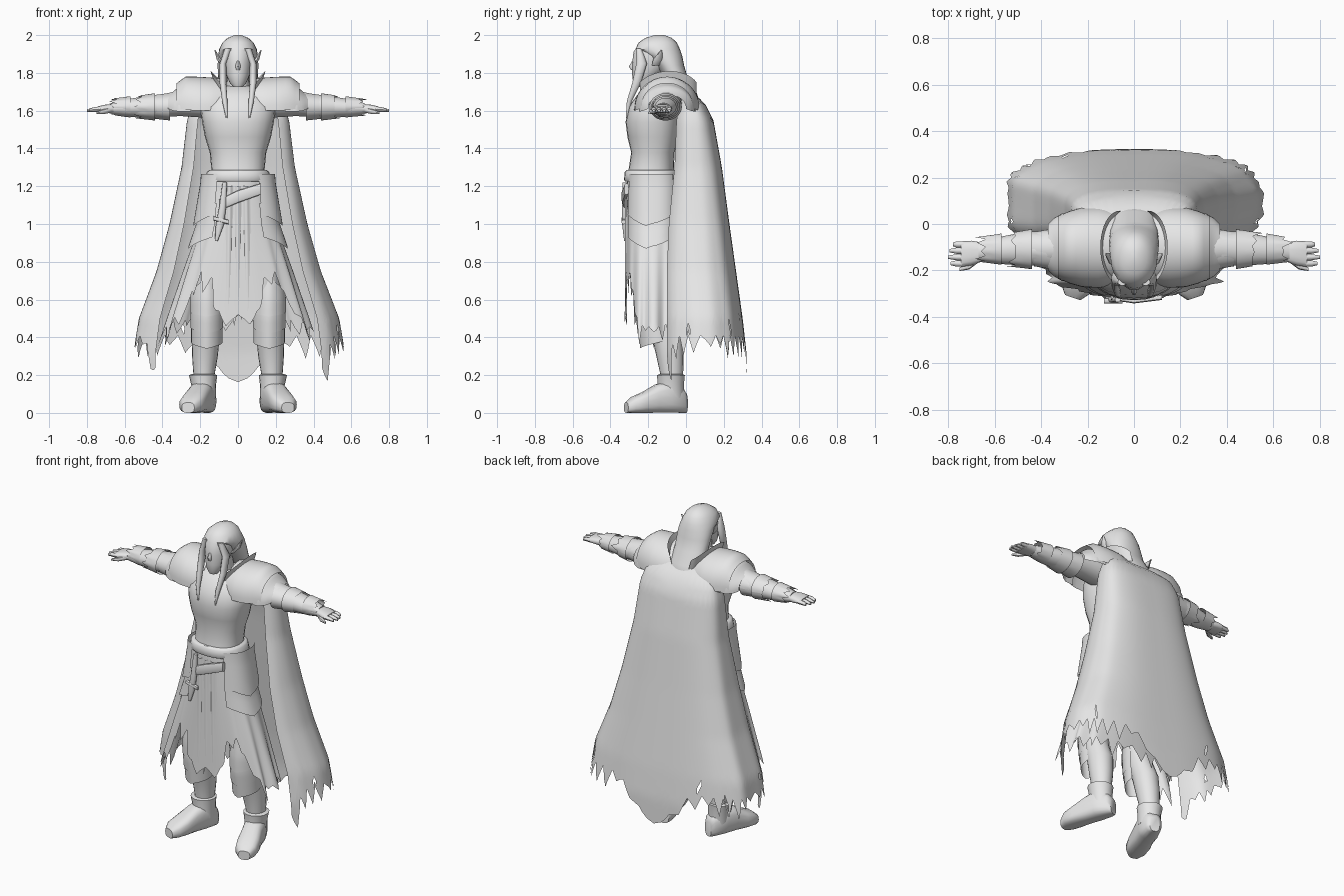
import bpy, bmesh, math, random
from mathutils import Vector

random.seed(4)
grey = bpy.data.materials.new("plain_grey")
grey.diffuse_color = (0.8, 0.8, 0.8, 1)
PI = math.pi


def finish(name, bm, angle=45):
    bmesh.ops.recalc_face_normals(bm, faces=bm.faces)
    me = bpy.data.meshes.new(name)
    bm.to_mesh(me)
    bm.free()
    me.materials.append(grey)
    ob = bpy.data.objects.new(name, me)
    bpy.context.collection.objects.link(ob)
    bpy.ops.object.select_all(action='DESELECT')
    ob.select_set(True)
    bpy.context.view_layer.objects.active = ob
    bpy.ops.object.shade_smooth_by_angle(angle=math.radians(angle))
    return ob


def sheet(name, fn, nu, nv, skip=(), closed=False, caps=False, side=1):
    """Surface from fn(u, v), u and v in 0..1."""
    bm = bmesh.new()
    cols = nu if closed else nu + 1
    g = []
    for j in range(nv + 1):
        row = []
        for i in range(cols):
            x, y, z = fn(i / nu, j / nv)
            row.append(bm.verts.new((x * side, y, z)))
        g.append(row)
    for j in range(nv):
        for i in range(nu):
            if (i, j) not in skip:
                k = (i + 1) % cols
                bm.faces.new((g[j][i], g[j][k], g[j + 1][k], g[j + 1][i]))
    if caps:
        bm.faces.new(g[0])
        bm.faces.new(g[-1])
    return finish(name, bm)


def table(rows, t):
    """Linear lookup by first column (ascending)."""
    if t <= rows[0][0]:
        return rows[0][1:]
    for a, b in zip(rows, rows[1:]):
        if t <= b[0]:
            f = (t - a[0]) / (b[0] - a[0])
            return [p + (q - p) * f for p, q in zip(a[1:], b[1:])]
    return rows[-1][1:]


def sp(v, p):
    return math.copysign(abs(v) ** p, v)


def loft(name, secs, across, up, n=20, p=0.85, side=1):
    """Closed tube; each section is (centre x, y, z, half width, half height)."""
    A, U = Vector(across), Vector(up)

    def fn(u, v):
        s = secs[round(v * (len(secs) - 1))]
        a = u * 2 * PI
        return Vector(s[:3]) + A * s[3] * sp(math.cos(a), p) + U * s[4] * sp(math.sin(a), p)
    return sheet(name, fn, n, len(secs) - 1, closed=True, caps=True, side=side)


def column(name, rows, n=24, p=0.85, side=1):
    """Upright loft from (z, cx, cy, rx, ry)."""
    return loft(name, [(r[1], r[2], r[0], r[3], r[4]) for r in rows], (1, 0, 0), (0, 1, 0), n, p, side)


def teeth(n, lo, hi):
    amps = [random.uniform(lo, hi) for _ in range(n + 1)]

    def f(u):
        k = u * n
        return amps[int(k)] * (1 - abs(2 * (k % 1) - 1))
    return f


# Torso, neck and head
column("torso", [(0.95, 0, -.17, .15, .11), (1.1, 0, -.18, .165, .13), (1.2, 0, -.185, .155, .13),
                 (1.28, 0, -.185, .14, .12), (1.38, 0, -.175, .15, .115), (1.46, 0, -.175, .175, .135),
                 (1.54, 0, -.175, .19, .145), (1.62, 0, -.165, .2, .14), (1.68, 0, -.14, .17, .12),
                 (1.73, 0, -.13, .08, .08)])
column("neck", [(1.66, 0, -.14, .07, .07), (1.8, 0, -.16, .055, .06)], 14)
column("face", [(1.725, 0, -.245, .025, .025), (1.75, 0, -.235, .045, .045), (1.79, 0, -.21, .063, .075),
                (1.85, 0, -.185, .075, .1), (1.91, 0, -.175, .08, .103), (1.96, 0, -.165, .07, .08)], 20, 1)
loft("nose", [(0, -.27, 1.87, .008, .01), (0, -.285, 1.835, .014, .018), (0, -.28, 1.815, .01, .01)],
     (1, 0, 0), (0, 1, 0), 8, 1)
column("hair", [(1.56, 0, .055, .05, .015), (1.62, 0, .045, .085, .035), (1.7, 0, .0, .1, .055),
                (1.77, 0, -.055, .105, .065), (1.84, 0, -.085, .108, .075), (1.89, 0, -.115, .105, .095),
                (1.925, 0, -.15, .1, .118), (1.96, 0, -.15, .083, .102), (1.985, 0, -.145, .055, .07),
                (2.0, 0, -.14, .018, .025)], 24, 0.95)

# Chest plate ridge and high belt
column("belt", [(1.225, 0, -.185, .163, .137), (1.235, 0, -.185, .172, .143),
                (1.275, 0, -.185, .165, .14), (1.285, 0, -.185, .152, .13)], 28)

# Tattered cloak
CLOAK = [(.05, .565, .325, .1, -.08), (.32, .56, .32, .1, -.1), (.5, .53, .3, .1, -.1),
         (.75, .435, .265, .08, -.1), (1., .365, .23, .07, -.09), (1.3, .3, .19, .05, -.06),
         (1.55, .27, .145, .04, -.05), (1.64, .24, .1, .03, -.03), (1.7, .19, .03, .0, -.03)]
cloak_teeth = teeth(25, .03, .13)


def cloak(u, v):
    d = min(u, 1 - u)
    low = .41 - cloak_teeth(u) - .2 * math.exp(-((u - .5) / .045) ** 2) - .17 * math.exp(-(d / .035) ** 2)
    z = 1.7 + (low - 1.7) * v
    w, yb, ym, yf = table(CLOAK, z)
    a = (u * 2 - 1) * math.radians(135)
    w *= 1 + .012 * v * math.sin(a * 9)
    c = sp(math.cos(a), .7)
    y = ym + ((yb - ym) * c if c > 0 else (ym - yf) * c / .78)
    return w * sp(math.sin(a), .7), y, z


holes = {(c + k, r) for c, r in ((17, 37), (45, 38), (60, 37), (106, 37), (131, 38)) for k in (0, 1)}
sheet("cloak", cloak, 150, 40, skip=holes)

# Ragged skirt, raised over the knees
SKIRT = [(.35, .41, .16), (.5, .365, .155), (.75, .285, .15), (1., .2, .145), (1.24, .16, .135)]
HEM = [(0, .52), (.22, .54), (.34, .7), (.6, .76), (.85, .64), (1.1, .47), (1.6, .45), (2, .48), (3.2, .52)]
skirt_teeth = teeth(30, .02, .12)


def skirt(u, v):
    a = (u * 2 - 1) * PI
    z = 1.24 + (table(HEM, abs(a))[0] - skirt_teeth(u) - 1.24) * v
    w, d = table(SKIRT, z)
    w *= 1 + .04 * v * math.sin(abs(a) * 13)
    return w * sp(math.sin(a), .8), -.17 - d * sp(math.cos(a), .8), z


sheet("skirt", skirt, 120, 18)
flap_teeth = teeth(4, .03, .12)
sheet("front_flap", lambda u, v: ((u - .5) * (.13 + .03 * v), -.318 + .006 * math.cos(u * 19),
                                  1.2 + (-.65 - flap_teeth(u)) * v), 24, 10)

# Sash, and dagger hanging from it
loft("sash", [(-.1, -.315, 1.1, .012, .03), (0, -.33, 1.145, .012, .033), (.12, -.315, 1.185, .012, .03)],
     (0, 1, 0), (0, 0, 1), 12, .6)
loft("dagger", [(-.115, -.32, .91, .008, .008), (-.095, -.325, 1.0, .022, .014), (-.08, -.325, 1.1, .018, .014),
                (-.07, -.325, 1.22, .012, .012)], (1, 0, 0), (0, 1, 0), 10)
loft("dagger_guard", [(-.13, -.33, 1.03, .012, .012), (-.05, -.33, 1.01, .012, .012)], (0, 1, 0), (0, 0, 1), 8)

for s, tag in ((-1, "left"), (1, "right")):
    # Ear and long front lock
    loft(tag + "_ear", [(.075, -.16, 1.84, .012, .02), (.1, -.15, 1.87, .012, .025), (.122, -.13, 1.92, .003, .004)],
         (1, 0, 0), (0, 1, 0), 8, 1, s)
    loft(tag + "_front_lock", [(.05, -.25, 1.93, .02, .015), (.08, -.235, 1.85, .018, .03),
                               (.08, -.26, 1.75, .018, .025), (.07, -.3, 1.65, .014, .014),
                               (.06, -.315, 1.56, .004, .004)], (1, 0, 0), (0, 1, 0), 10, 1, s)
    # Raised collar
    sheet(tag + "_collar", lambda u, v: ((.11 + .035 * v) * math.sin(.5 + u * 2.3) ** .6,
                                         -.1 - .165 * math.cos(.5 + u * 2.3),
                                         1.69 + (.06 + .06 * math.sin(u * PI)) * v), 18, 4, side=s)
    # Shoulder plates: two overlapping arches
    for name, rows in (("upper", [(.08, .16, .17, 1.6), (.14, .175, .175, 1.6), (.22, .172, .18, 1.6),
                                  (.28, .155, .175, 1.605), (.325, .135, .13, 1.615)]),
                       ("lower", [(.25, .15, .155, 1.595), (.31, .145, .135, 1.595), (.345, .125, .1, 1.6),
                                  (.37, .1, .075, 1.61)])):
        x0, x1 = rows[0][0], rows[-1][0]

        def arch(u, v, rows=rows, x0=x0, x1=x1):
            x = x0 + (x1 - x0) * v
            ry, rz, base = table(rows, x)
            a = u * PI
            return x, -.1 + ry * math.cos(a), base + rz * math.sin(a) ** .9
        sheet(tag + "_" + name + "_shoulder_plate", arch, 22, 10, side=s)
    # Sleeve, gauntlet and ragged cuffs
    loft(tag + "_arm", [(.15, -.11, 1.64, .09, .08), (.3, -.105, 1.64, .08, .07), (.38, -.105, 1.63, .07, .062),
                        (.45, -.105, 1.62, .074, .062), (.52, -.11, 1.618, .066, .055), (.6, -.115, 1.613, .055, .045),
                        (.67, -.12, 1.61, .042, .03)], (0, 1, 0), (0, 0, 1), 18, 1, s)
    for k, (x, r) in enumerate(((.36, .07), (.44, .07), (.57, .052))):
        cuff = teeth(9, .0, .045)
        sheet(f"{tag}_cuff_{k}", lambda u, v: (x + (.07 + cuff(u * .999)) * (1 - v),
              -.108 + (r + .012 * v) * 1.05 * math.cos(u * 2 * PI), 1.62 + (r + .012 * v) * .88 * math.sin(u * 2 * PI)),
              36, 3, side=s)
    # Hand
    loft(tag + "_palm", [(.65, -.12, 1.61, .04, .026), (.7, -.125, 1.61, .053, .023), (.745, -.13, 1.607, .055, .015)],
         (0, 1, 0), (0, 0, 1), 14, .8, s)
    for k, (y, x) in enumerate(((-.088, .78), (-.115, .795), (-.143, .8), (-.17, .79))):
        loft(f"{tag}_finger_{k}", [(.73, y, 1.607, .014, .013), (.765, y, 1.606, .013, .012), (x, y, 1.6, .007, .007)],
             (0, 1, 0), (0, 0, 1), 8, 1, s)
    loft(tag + "_thumb", [(.67, -.15, 1.605, .016, .015), (.71, -.182, 1.595, .014, .013), (.75, -.195, 1.588, .007, .007)],
         (0, 1, 0), (0, 0, 1), 8, 1, s)
    # Hip plates with pointed lower edges
    for k, (top, bot, grow) in enumerate(((1.11, .93, .022), (1.265, 1.05, .036))):
        def hip(u, v, top=top, bot=bot, grow=grow):
            a = .5 + u * 1.75
            z = top + (bot - .06 * (1 - abs(2 * u - 1)) - top) * v
            w, d = table(SKIRT, z)
            return (w + grow) * sp(math.sin(a), .8), -.17 - (d + grow * .3) * sp(math.cos(a), .8), z
        sheet(f"{tag}_hip_plate_{k}", hip, 20, 6, side=s)
    # Leg
    column(tag + "_leg", [(.08, .175, -.075, .05, .055), (.2, .18, -.075, .056, .06), (.3, .175, -.085, .068, .072),
                          (.4, .17, -.1, .073, .08), (.5, .165, -.14, .07, .08), (.6, .16, -.165, .077, .085),
                          (.8, .13, -.165, .09, .095), (1.02, .09, -.165, .09, .1)], 20, 1, s)
    # Knee and shin plates
    for k, (top, bot, peak, dip, r) in enumerate(((.5, .38, .0, .04, .083), (.58, .46, .0, .04, .087),
                                                  (.6, .54, .12, .03, .09))):
        def knee(u, v):
            a = (u * 2 - 1) * 1.9
            m = 1 - abs(2 * u - 1)
            t, b = top + peak * m, bot - dip * m
            z = t + (b - t) * v
            rr = r * (1 - .18 * max(0, z - .6) / .12)
            return .165 + rr * math.sin(a), -.16 - (rr + .018 * m) * math.cos(a) + .12 * max(0, .5 - z), z
        sheet(f"{tag}_knee_plate_{k}", knee, 16, 6, side=s)
    # Boot turned outward, with ankle cuff
    d = Vector((.11, -.32, 0)).normalized()
    side_dir = (-d.y, d.x, 0)
    rows = [(.0, .03, .1), (.02, .05, .13), (.1, .066, .17), (.17, .062, .15), (.24, .068, .11), (.3, .062, .085),
            (.335, .035, .055)]
    loft(tag + "_boot", [(.155 + d.x * t, .0 + d.y * t, h / 2, w, h / 2) for t, w, h in rows],
         side_dir, (0, 0, 1), 18, .7, s)
    column(tag + "_boot_cuff", [(.08, .18, -.08, .062, .072), (.15, .182, -.08, .066, .07), (.2, .185, -.08, .075, .075),
                                (.205, .185, -.08, .06, .06)], 18, 1, s)
